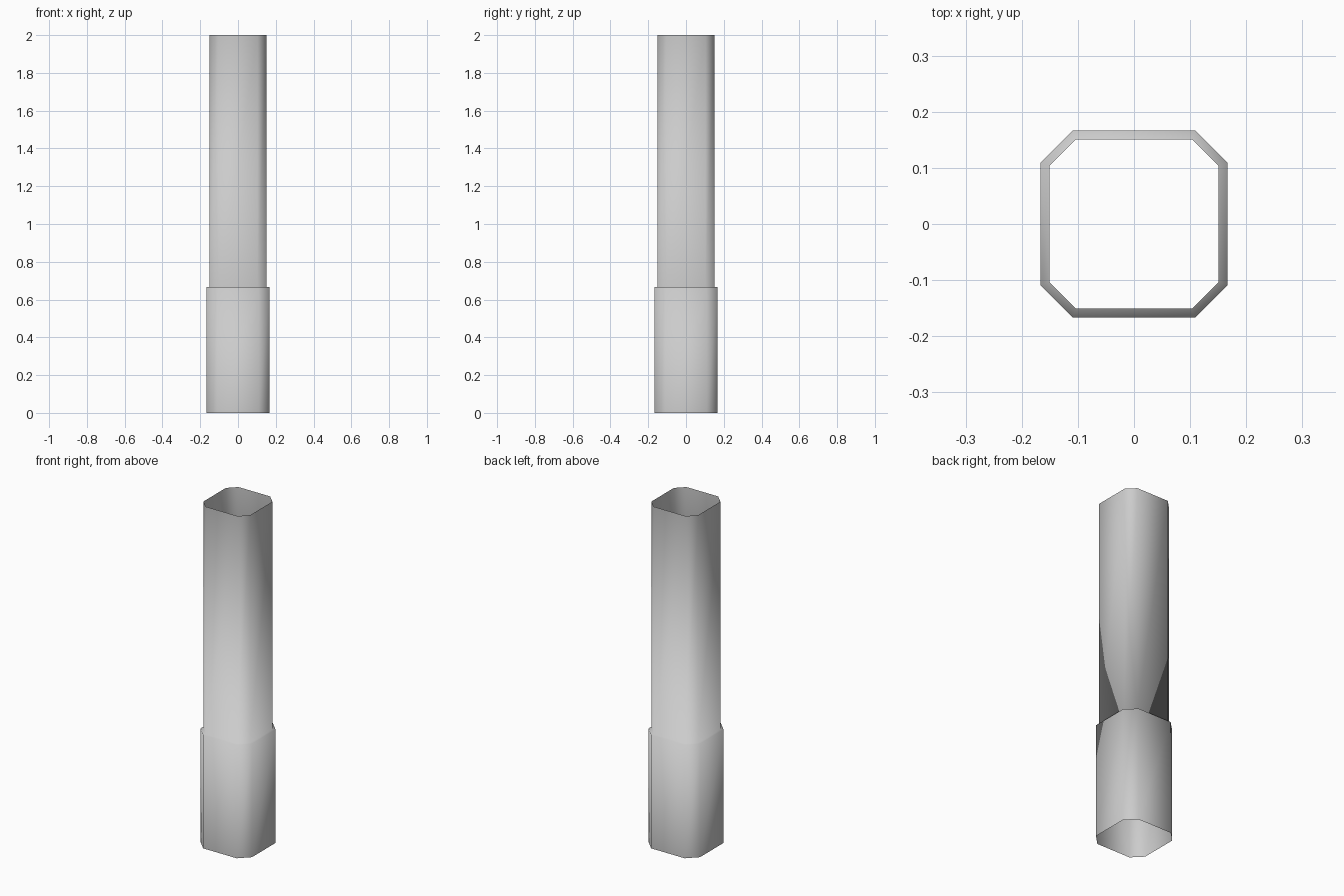
import bpy, bmesh

if "Cube" in bpy.data.objects:
    bpy.data.objects.remove(bpy.data.objects["Cube"])

# Chamfered-square cross-section, counter-clockwise seen from above
def section(half, flat):
    return [(half, -flat), (half, flat), (flat, half), (-flat, half),
            (-half, flat), (-half, -flat), (-flat, -half), (flat, -half)]

# Open stepped tube: wide sleeve, flat ledge, narrower shaft
rings = [(0.0, 0.167, 0.109), (0.666, 0.167, 0.109),
         (0.666, 0.151, 0.103), (2.0, 0.151, 0.103)]
bm = bmesh.new()
loops = [[bm.verts.new((x, y, z)) for x, y in section(half, flat)]
         for z, half, flat in rings]
for low, high in zip(loops, loops[1:]):
    for i in range(8):
        j = (i + 1) % 8
        bm.faces.new((low[i], low[j], high[j], high[i])).smooth = True

mesh = bpy.data.meshes.new("stepped_post")
bm.to_mesh(mesh)
bm.free()
post = bpy.data.objects.new("stepped_post", mesh)
bpy.context.collection.objects.link(post)
